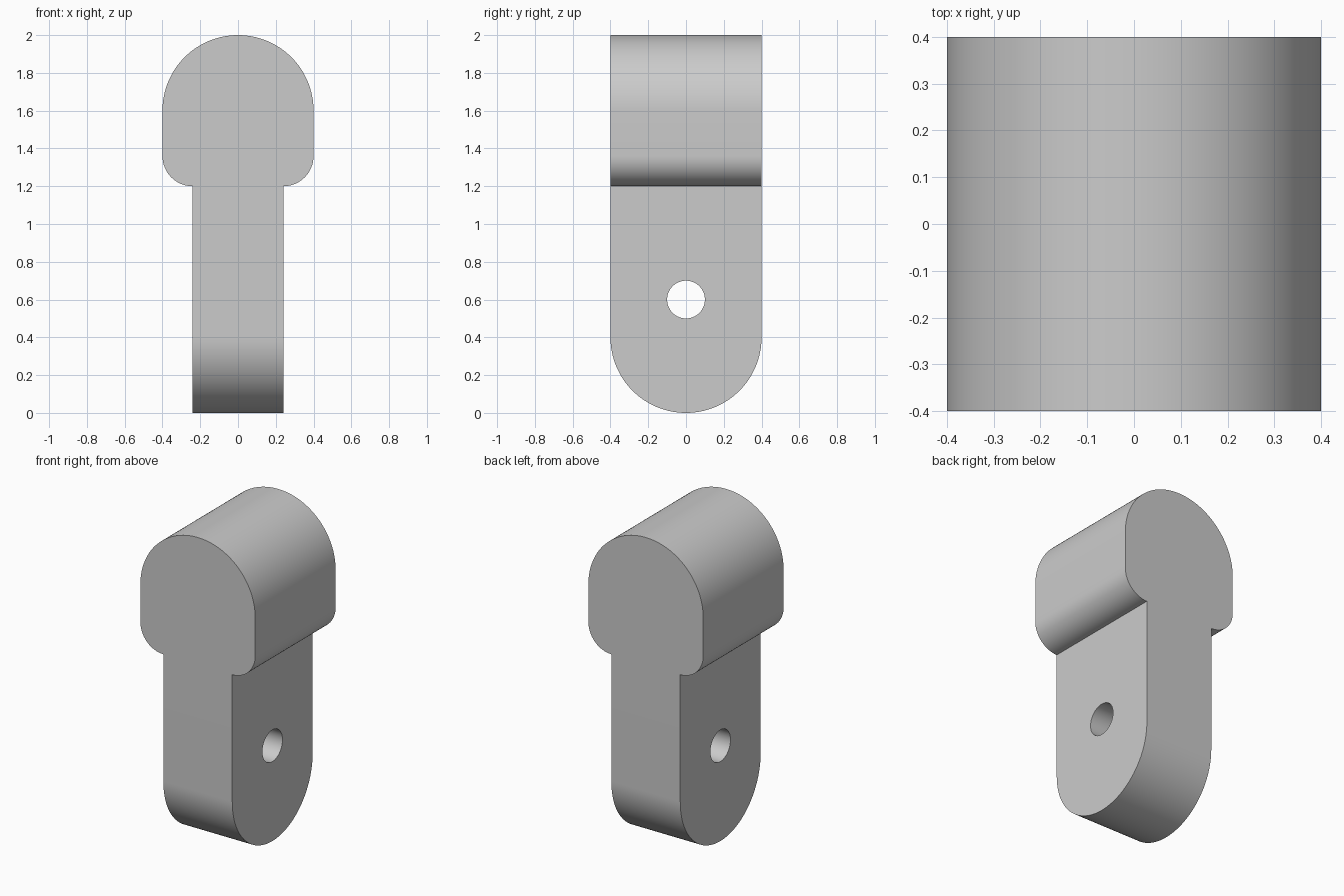
import bpy
import bmesh
from math import sin, cos, pi, radians
from mathutils import Vector

cube = bpy.data.objects.get("Cube")
if cube:
    bpy.data.objects.remove(cube, do_unlink=True)

grey = bpy.data.materials.new("light grey")
grey.use_nodes = True
colour = (0.6, 0.6, 0.6, 1)
grey.diffuse_color = colour
grey.node_tree.nodes["Principled BSDF"].inputs["Base Color"].default_value = colour

R = 0.4        # head and foot radius
STEM = 0.24    # half the stem thickness
FILLET = R - STEM


def arc(cx, cz, r, start, end, steps):
    angles = [radians(start + (end - start) * i / steps) for i in range(steps + 1)]
    return [(cx + r * cos(a), cz + r * sin(a)) for a in angles]


def extrude(name, profile, axis, half):
    """Prism from a closed (across, up) profile, centred along the x or y axis."""
    place = (lambda u, z: (u, -half, z)) if axis == "y" else (lambda u, z: (-half, u, z))
    depth = Vector((0, 2 * half, 0)) if axis == "y" else Vector((2 * half, 0, 0))
    bm = bmesh.new()
    face = bm.faces.new([bm.verts.new(place(u, z)) for u, z in profile])
    result = bmesh.ops.extrude_face_region(bm, geom=[face])
    moved = [v for v in result["geom"] if isinstance(v, bmesh.types.BMVert)]
    bmesh.ops.translate(bm, verts=moved, vec=depth)
    bmesh.ops.recalc_face_normals(bm, faces=bm.faces)
    mesh = bpy.data.meshes.new(name)
    bm.to_mesh(mesh)
    bm.free()
    mesh.materials.append(grey)
    obj = bpy.data.objects.new(name, mesh)
    bpy.context.collection.objects.link(obj)
    return obj


def combine(target, tool, operation):
    mod = target.modifiers.new(operation.lower(), "BOOLEAN")
    mod.operation = operation
    mod.solver = "EXACT"
    mod.object = tool
    bpy.context.view_layer.objects.active = target
    bpy.ops.object.modifier_apply(modifier=mod.name)
    bpy.data.objects.remove(tool, do_unlink=True)


# Front outline: straight stem, rounded shoulders and domed head
right = [(STEM, -0.1)] + arc(STEM, 1.2 + FILLET, FILLET, -90, 0, 16)
dome = arc(0, 2 - R, R, 0, 180, 64)
left = [(-x, z) for x, z in reversed(right)]
body = extrude("headed_lug", right + dome + left, "y", 0.5)

# Side outline: straight sides with a rounded foot
foot = arc(0, R, R, 180, 360, 64)
combine(body, extrude("side_outline", foot + [(R, 2.1), (-R, 2.1)], "x", 0.5), "INTERSECT")

# Pin hole through the stem
combine(body, extrude("hole_cutter", arc(0, 0.6, 0.1, 0, 360, 48)[:-1], "x", 0.6), "DIFFERENCE")

bpy.ops.object.select_all(action="DESELECT")
body.select_set(True)
bpy.context.view_layer.objects.active = body
bpy.ops.object.shade_smooth_by_angle(angle=pi / 6)
